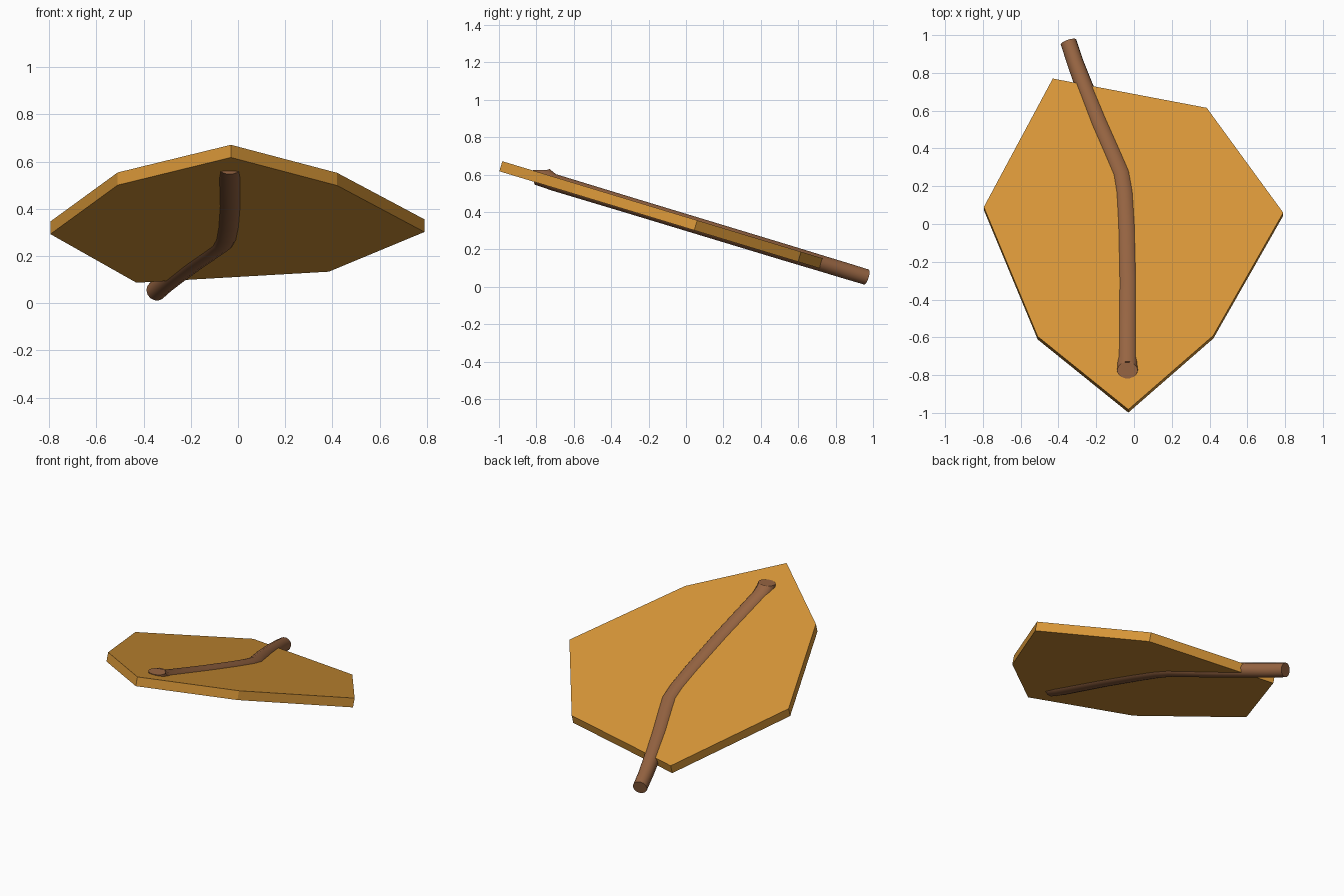
import bpy, bmesh, math
from mathutils import Vector

cube = bpy.data.objects.get("Cube")
if cube:
    bpy.data.objects.remove(cube, do_unlink=True)

SLOPE = 0.303                      # fall of the leaf from front tip to stalk
THICK = 0.056
SIDES = 14
NORMAL = Vector((0, SLOPE, 1)).normalized()


def on_top(x, y):
    """Point on the tilted upper face of the leaf."""
    return Vector((x, y, 0.3735 - SLOPE * y))


def material(name, colour):
    mat = bpy.data.materials.new(name)
    mat.use_nodes = True
    mat.diffuse_color = colour
    mat.node_tree.nodes["Principled BSDF"].inputs["Base Color"].default_value = colour
    return mat


def finish(name, bm, mat):
    bmesh.ops.recalc_face_normals(bm, faces=bm.faces)
    mesh = bpy.data.meshes.new(name)
    bm.to_mesh(mesh)
    bm.free()
    mesh.materials.append(mat)
    obj = bpy.data.objects.new(name, mesh)
    bpy.context.collection.objects.link(obj)
    return obj


# Leaf blade: flat outline extruded along its own normal
outline = [(-0.03, -0.982), (0.42, -0.59), (0.79, 0.06), (0.385, 0.615),
           (-0.43, 0.77), (-0.795, 0.09), (-0.51, -0.595)]
bm = bmesh.new()
face = bm.faces.new([bm.verts.new(on_top(x, y)) for x, y in outline])
extruded = bmesh.ops.extrude_face_region(bm, geom=[face], use_keep_orig=True)
moved = [v for v in extruded["geom"] if isinstance(v, bmesh.types.BMVert)]
bmesh.ops.translate(bm, verts=moved, vec=-NORMAL * THICK)
finish("leaf_blade", bm, material("leaf orange", (0.69, 0.31, 0.04, 1)))

# Stem: oval tube through the middle of the blade (x, y, half width, half height)
path = [(-0.035, -0.70, 0.057, 0.046), (-0.033, -0.3, 0.056, 0.045),
        (-0.04, 0.0, 0.055, 0.045), (-0.05, 0.17, 0.054, 0.045),
        (-0.067, 0.27, 0.053, 0.045), (-0.11, 0.37, 0.052, 0.045),
        (-0.185, 0.54, 0.051, 0.045), (-0.265, 0.74, 0.047, 0.044),
        (-0.31, 0.86, 0.044, 0.044), (-0.347, 0.972, 0.043, 0.043)]
centres = [on_top(x, y) - NORMAL * THICK / 2 for x, y, w, h in path]
bm = bmesh.new()


def ring(centre, side, up, w, h):
    angles = [2 * math.pi * i / SIDES for i in range(SIDES)]
    return [bm.verts.new(centre + side * w * math.cos(a) + up * h * math.sin(a))
            for a in angles]


# Front end turns upward and comes out through the top of the blade
across = Vector((1, 0, 0))
rings = [ring(Vector((-0.035, -0.775, 0.625)), across, Vector((0, 1, 0)), 0.055, 0.043),
         ring(Vector((-0.035, -0.77, 0.588)), across, Vector((0, 0.7, 0.7)), 0.057, 0.06)]
for i, (x, y, w, h) in enumerate(path):
    ahead = centres[min(i + 1, len(path) - 1)] - centres[max(i - 1, 0)]
    rings.append(ring(centres[i], ahead.cross(NORMAL).normalized(), NORMAL, w, h))
for a, b in zip(rings, rings[1:]):
    for i in range(SIDES):
        j = (i + 1) % SIDES
        bm.faces.new((a[i], a[j], b[j], b[i]))
bm.faces.new(rings[0])
bm.faces.new(rings[-1])
stem = finish("stem", bm, material("stem brown", (0.31, 0.13, 0.055, 1)))
bpy.ops.object.select_all(action="DESELECT")
stem.select_set(True)
bpy.context.view_layer.objects.active = stem
bpy.ops.object.shade_smooth_by_angle(angle=math.radians(40))
